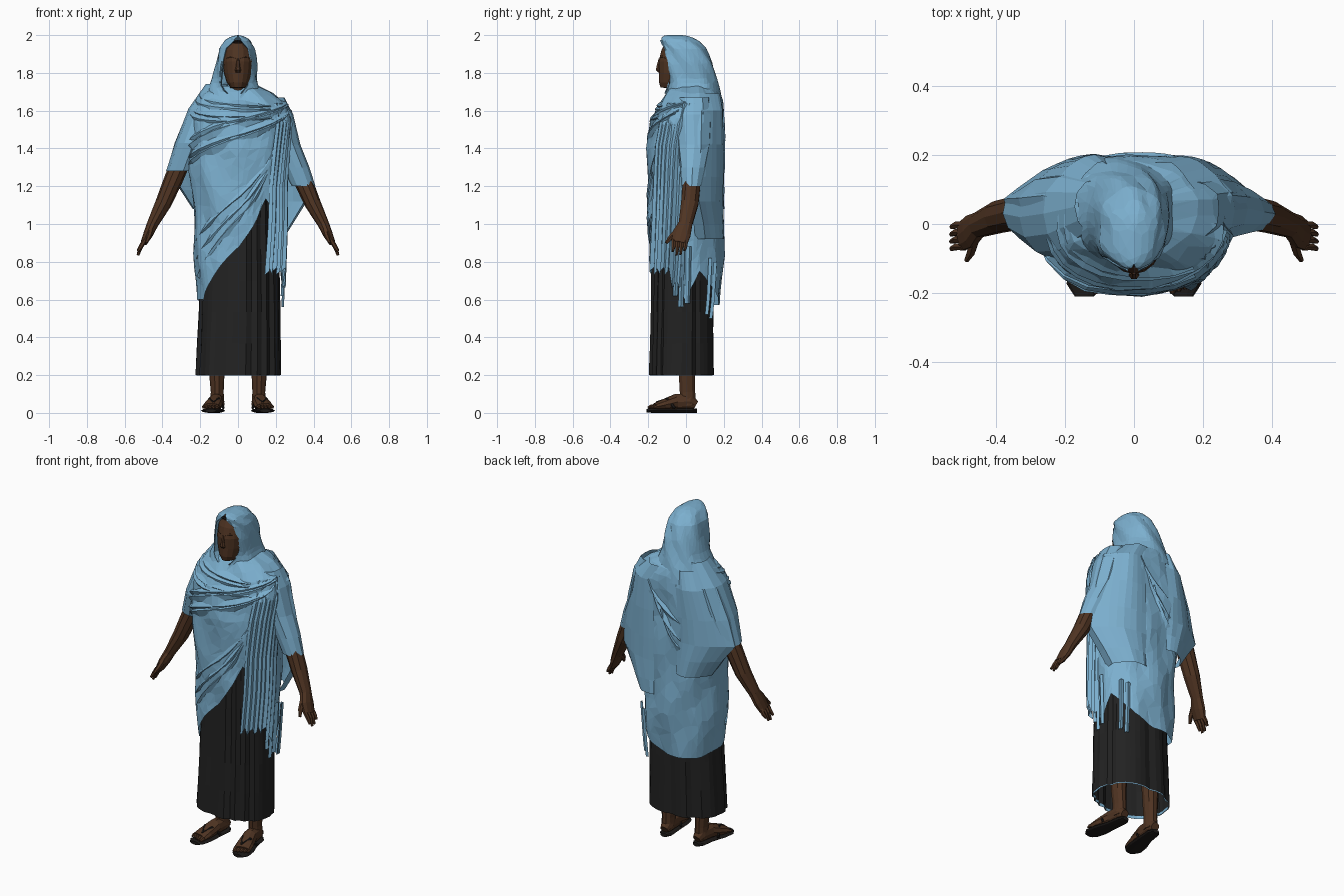
import bpy, bmesh, random
from math import sin, cos, radians, pi
from mathutils import Vector

random.seed(4)
old = bpy.data.objects.get("Cube")
if old:
    bpy.data.objects.remove(old)


def material(name, r, g, b):
    m = bpy.data.materials.new(name)
    m.use_nodes = True
    m.diffuse_color = (r, g, b, 1)
    bsdf = next(n for n in m.node_tree.nodes if n.type == 'BSDF_PRINCIPLED')
    bsdf.inputs["Base Color"].default_value = (r, g, b, 1)
    bsdf.inputs["Roughness"].default_value = 0.9
    return m


BLUE = material("blue cloth", 0.20, 0.43, 0.62)
BLACK = material("black cloth", 0.016, 0.016, 0.016)
SKIN = material("brown skin", 0.078, 0.034, 0.016)
SOLE = material("dark sandal", 0.012, 0.010, 0.009)
X, Y, Z = Vector((1, 0, 0)), Vector((0, 1, 0)), Vector((0, 0, 1))


def grid(name, rows, mat, closed=False, caps=False, keep=1.0):
    """Skin rows of points; optionally close the rows, cap the ends and thin the mesh."""
    bm = bmesh.new()
    vs = [[bm.verts.new(p) for p in row] for row in rows]
    n = len(vs[0])
    for a, b in zip(vs, vs[1:]):
        for i in range(n if closed else n - 1):
            j = (i + 1) % n
            bm.faces.new((a[i], a[j], b[j], b[i]))
    if caps:
        bm.faces.new(vs[0][::-1])
        bm.faces.new(vs[-1])
    bmesh.ops.recalc_face_normals(bm, faces=bm.faces)
    me = bpy.data.meshes.new(name)
    bm.to_mesh(me)
    bm.free()
    me.materials.append(mat)
    ob = bpy.data.objects.new(name, me)
    bpy.context.collection.objects.link(ob)
    if keep < 1:
        ob.modifiers.new("facets", 'DECIMATE').ratio = keep
    return ob


def tube(name, secs, mat, n=8, ref=Y, level=False, caps=True, s=1, ruffle=0.0):
    """Loft ellipses (x, y, z, ru, rv) along a path; s mirrors it in x."""
    pts = [Vector((s * q[0], q[1], q[2])) for q in secs]
    rows = []
    for k, q in enumerate(secs):
        t = (pts[min(k + 1, len(pts) - 1)] - pts[max(k - 1, 0)]).normalized()
        u = X if level else ref.cross(t).normalized()
        v = Y if level else t.cross(u)
        ring = []
        for i in range(n):
            a = 2 * pi * i / n
            f = 1 + random.uniform(-ruffle, ruffle)
            ring.append(pts[k] + u * q[3] * f * cos(a) + v * q[4] * f * sin(a))
        rows.append(ring)
    return grid(name, rows, mat, True, caps)


def lerp_table(table, x):
    """Interpolate rows of a table on its first column."""
    if x <= table[0][0]:
        return table[0][1:]
    for a, b in zip(table, table[1:]):
        if x <= b[0]:
            t = (x - a[0]) / (b[0] - a[0])
            return [p + (q - p) * t for p, q in zip(a[1:], b[1:])]
    return table[-1][1:]


def around(table, deg, z, off=0.0):
    """Point on a wrapped form given by (z, x min, x max, y front, y back)."""
    x0, x1, y0, y1 = lerp_table(table, z)
    c, s = cos(radians(deg)), sin(radians(deg))
    sq = lambda w: (abs(w) ** 0.9) * (1 if w >= 0 else -1)
    return Vector(((x0 + x1) / 2 + ((x1 - x0) / 2 + off) * sq(c),
                   (y0 + y1) / 2 + ((y1 - y0) / 2 + off) * sq(s), z))


TORSO = [(.45, -.215, .22, -.19, .16), (.6, -.215, .225, -.195, .18), (.8, -.225, .235, -.197, .195),
         (1, -.232, .245, -.198, .195), (1.2, -.245, .245, -.2, .195), (1.4, -.27, .265, -.203, .195),
         (1.55, -.265, .28, -.18, .2), (1.63, -.235, .265, -.145, .195), (1.7, -.185, .18, -.1, .17),
         (1.73, -.12, .11, -.07, .14)]
SKIRT = [(.2, -.228, .23, -.2, .154), (.6, -.207, .225, -.19, .15), (1.2, -.19, .21, -.175, .14)]
HOOD = [(1.62, -.2, .19, -.125, .2), (1.7, -.17, .125, -.11, .18), (1.76, -.138, .102, -.115, .165),
        (1.85, -.115, .1, -.13, .142), (1.93, -.1, .088, -.135, .105), (1.975, -.07, .065, -.135, .06),
        (1.994, -.035, .035, -.125, .02), (2, 0, 0, -.1, -.02)]
HEM = [(-180, .6), (-150, .6), (-116, .76), (-90, .88), (-66, 1.05), (-54, 1.14), (-20, .85), (0, .6),
       (20, .75), (60, .62), (90, .57), (135, .57), (180, .6)]
GAP = [(1.62, 3), (1.68, 8), (1.74, 36), (1.85, 46), (1.93, 40), (1.975, 16), (1.994, 1), (2, 0)]

# Pleated skirt with a sliver of lining at the hem
pleat = [-random.choice((0, .004, .014)) for i in range(44)]
rows = [[around(SKIRT, i * 360 / 44, .2 + j / 6, pleat[i] - random.uniform(0, .004)) for i in range(44)]
        for j in range(7)]
grid("skirt", rows, BLACK, True)
rows = [[around(SKIRT, i * 360 / 44, z, pleat[i] - .008) for i in range(44)] for z in (.197, .215)]
grid("hem_lining", rows, BLUE, True)


# Main shawl, wrapped round the body with a slanting hem and diagonal folds
def fold(deg, z):
    a = radians(deg)
    return .005 * sin(z * 15 + 5 * cos(a - .3)) + .004 * sin(a * 9 + z * 7) + random.uniform(0, .003)


rows = []
for j in range(29):
    t = j / 28
    row = []
    for i in range(72):
        deg = -180 + i * 5
        hem = lerp_table(HEM, deg)[0]
        z = hem + (1.73 - hem) * t
        row.append(around(TORSO, deg, z, fold(deg, z)))
    rows.append(row)
grid("shawl_body", rows, BLUE, True, keep=.3)

# Hood with the face opening
rows = []
for j in range(22):
    z = 1.62 + .38 * (1 - (1 - j / 21) ** 1.5)
    gap = lerp_table(GAP, z)[0]
    rows.append([around(HOOD, -90 + gap + (360 - 2 * gap) * i / 36, z,
                        .004 * sin(i * .9 + z * 28) if j < 18 else 0) for i in range(37)])
grid("hood", rows, BLUE, keep=.4)
# Rolled hood edge, turned inwards
for side in (1, -1):
    rows = []
    for j in range(14):
        z = 1.69 + .285 * j / 13
        p = around(HOOD, -90 + side * lerp_table(GAP, z)[0], z)
        rows.append([p, p + Vector((-.006 * side, -.006, 0)), p + Vector((-.012 * side, .035, 0))])
    grid("hood_edge", rows, BLUE)


# Raised folds laid over the shawl
def strip(name, a, b, c, width, lift=.016):
    rows = []
    crest = random.uniform(-.6, .6)
    for k in range(11):
        t = k / 10
        deg, z = [(1 - t) ** 2 * p + 2 * t * (1 - t) * q + t * t * r for p, q, r in zip(a, b, c)]
        w = width * (.4 + .6 * sin(pi * t))
        rows.append([around(TORSO, deg, z + w * m, o)
                     for m, o in ((-1, -.006), (crest, lift * random.uniform(.7, 1)), (1, -.006))])
    return grid(name, rows, BLUE)


for k in range(4):
    strip("chest_fold", (-8 - 4 * k, 1.645 - .02 * k), (-75, 1.6 - .045 * k), (-172, 1.42 - .04 * k), .034)
for k in range(4):
    strip("neck_fold", (-190, 1.71 - .03 * k), (-130, 1.64 - .04 * k), (-55, 1.625 - .02 * k), .028, .014)
for k in range(3):
    strip("waist_fold", (-40 - 6 * k, 1.45 - .08 * k), (-75, 1.15 - .06 * k), (-160, .92 - .1 * k), .03, .01)
for k in range(3):
    strip("back_fold", (70 + 8 * k, 1.6 - .08 * k), (95, 1.3 - .1 * k), (170, 1.34 - .07 * k), .035, .013)

# Hanging tail of the shawl over the model's left shoulder
crest = [.02 * (i % 2) * random.uniform(.5, 1.1) for i in range(17)]
rows = []
for j in range(9):
    t = j / 8
    row = []
    for i in range(17):
        hem = .73 - .07 * (i > 11) + .02 * (i % 3)
        row.append(around(TORSO, -58 + i * 3.4 + 12 * t, hem + (1.64 - hem) * t,
                          .006 + crest[i] * (1 - .75 * t) + .008 * (1 - t)))
    rows.append(row)
grid("shawl_tail", rows, BLUE)
# Ragged strands under the tail
for deg, low in ((-12, .62), (-4, .56), (4, .58), (38, .52), (48, .5)):
    rows = [[around(TORSO, deg + d, z, .008 + .012 * (d == 0)) for d in (-4, 0, 3)]
            for z in (low, low + .09, low + .3)]
    grid("tail_strand", rows, BLUE)

# Sleeves
tube("left_sleeve", [(.16, .04, 1.67, .09, .09), (.2, .04, 1.58, .095, .1), (.25, .045, 1.42, .08, .09),
                     (.305, .035, 1.3, .07, .07), (.345, .03, 1.2, .063, .055)],
     BLUE, 12, level=True, caps=False, ruffle=.05)
tube("right_sleeve", [(-.11, .05, 1.74, .06, .08), (-.17, .03, 1.61, .095, .12), (-.235, .02, 1.43, .1, .12),
                      (-.29, .03, 1.28, .092, .085)], BLUE, 12, level=True, caps=False, ruffle=.05)

# Loose cloth spreading from the back over the arms: (z, outer x, outer y)
DRAPES = {"left_back_drape": (75, [(.92, .24, .1), (1, .29, .09), (1.12, .365, .07), (1.25, .36, .075),
                                   (1.42, .33, .08), (1.6, .285, .08), (1.69, .19, .07)]),
          "right_back_drape": (105, [(1.08, -.24, .1), (1.18, -.305, .09), (1.28, -.378, .07),
                                     (1.43, -.335, .075), (1.6, -.265, .08), (1.7, -.19, .07)])}
for name, (deg, edge) in DRAPES.items():
    rows = []
    for z, x, y in edge:
        a, b = around(TORSO, deg, z, .004), Vector((x, y, z))
        row = []
        for i in range(9):
            p = a.lerp(b, i / 8)
            p.y += .045 * sin(pi * i / 8) + random.uniform(-.004, .004)
            row.append(p)
        rows.append(row + [b - Vector((b.x * .04, .05, 0))])
    grid(name, rows, BLUE)

# Head and face
tube("head", [(0, -.02, 1.64, .05, .05), (0, -.03, 1.72, .05, .06), (0, -.075, 1.722, .04, .06),
              (0, -.065, 1.75, .06, .078), (0, -.055, 1.8, .075, .088), (0, -.05, 1.86, .081, .095),
              (0, -.045, 1.92, .077, .085), (0, -.045, 1.955, .05, .068), (0, -.045, 1.972, .02, .035)],
     SKIN, 16, level=True)
tube("nose", [(0, -.138, 1.875, .007, .008), (0, -.146, 1.84, .01, .01), (0, -.148, 1.815, .016, .013),
              (0, -.14, 1.803, .012, .01)], SKIN, 6, level=True)
for z in (1.782, 1.771):
    tube("lip", [(-.026, -.124, z, .003, .003), (0, -.136, z, .006, .007), (.026, -.124, z, .003, .003)],
         SKIN, 6, ref=Z)
tube("hair_band", [(-.034, -.104, 1.964, .01, .007), (0, -.112, 1.968, .012, .008), (.034, -.104, 1.964, .01, .007)],
     SOLE, 6, ref=Z)

for s, side in ((1, "left"), (-1, "right")):
    tube(side + "_brow", [(.012, -.134, 1.878, .005, .006), (.035, -.126, 1.886, .005, .006),
                          (.058, -.106, 1.878, .004, .005)], SKIN, 6, ref=Z, s=s)
    # Arm, palm, fingers and thumb
    tube(side + "_arm", [(.25, .045, 1.45, .05, .05), (.34, .032, 1.24, .05, .05), (.395, .02, 1.11, .043, .048),
                         (.452, -.003, 1, .03, .038), (.474, -.022, .95, .026, .05), (.498, -.035, .9, .018, .044)],
         SKIN, 10, s=s)
    for k, tip in enumerate((.855, .835, .838, .86)):
        y = -.066 + .021 * k
        tube(side + "_finger", [(.493, y, .915, .013, .012), (.514, y, .88, .012, .011),
                                (.53, y - .006, tip, .007, .007)], SKIN, 6, s=s)
    tube(side + "_thumb", [(.462, -.045, .965, .015, .018), (.472, -.08, .93, .013, .014),
                           (.486, -.105, .9, .007, .008)], SKIN, 6, s=s)
    # Leg, foot, toes and sandal
    tube(side + "_leg", [(.11, .01, .04, .038, .042), (.11, .008, .11, .034, .043), (.112, .005, .2, .04, .045),
                         (.11, 0, .6, .06, .06)], SKIN, 10, s=s)
    tube(side + "_foot", [(.108, .052, .042, .024, .024), (.11, .02, .06, .038, .045), (.117, -.05, .058, .04, .045),
                          (.132, -.12, .042, .049, .03), (.142, -.165, .033, .05, .018)], SKIN, 10, ref=Z, s=s)
    for k in range(5):
        x, y = .108 + .018 * k, -.202 + .007 * k
        r = .013 - .001 * k
        tube(side + "_toe", [(x, -.15, .034, r, r), (x + .003, y + .015, .032, r, r),
                             (x + .004, y, .028, r * .5, r * .5)], SKIN, 6, ref=Z, s=s)
    tube(side + "_sandal", [(.108, .058, .012, .022, .012), (.109, .03, .012, .04, .012), (.118, -.05, .012, .043, .012),
                            (.134, -.13, .012, .055, .012), (.144, -.18, .012, .052, .012),
                            (.144, -.21, .012, .028, .01)], SOLE, 10, ref=Z, s=s)
    for x in (.076, .172):
        tube(side + "_strap", [(x, -.06, .025, .006, .009), ((x + .13) / 2, -.1, .073, .006, .009),
                               (.13, -.155, .054, .006, .008)], SOLE, 6, ref=Z, s=s)
